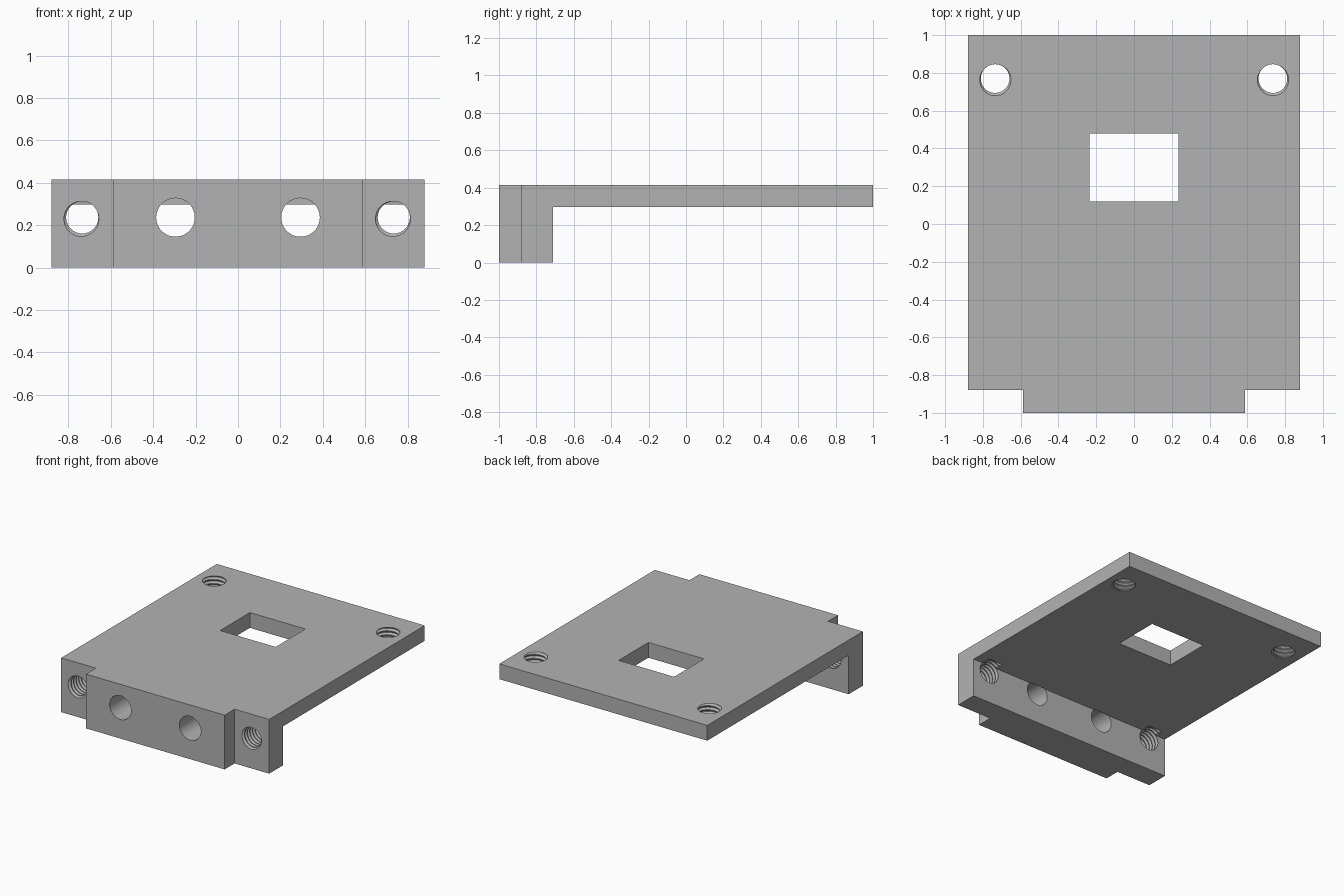
import bpy, bmesh, math
from mathutils import Matrix, Vector

if "Cube" in bpy.data.objects:
    bpy.data.objects.remove(bpy.data.objects["Cube"])

HALF_W, TOP, UNDER = 0.88, 0.415, 0.298
FRONT, STEP, INNER, BACK = -1.0, -0.88, -0.71, 1.0
HOLE_Z = 0.237
FORWARD = Matrix.Rotation(math.radians(-90), 4, 'X')   # turns z axis onto +y


def box(bm, lo, hi):
    lo, hi = Vector(lo), Vector(hi)
    size = Matrix.Diagonal((hi - lo).to_4d())
    size[3][3] = 1
    bmesh.ops.create_cube(bm, size=1, matrix=Matrix.Translation((lo + hi) / 2) @ size)


def cylinder(bm, radius, length, matrix):
    """Plain bore starting at the matrix origin, along its z axis."""
    bmesh.ops.create_cone(bm, cap_ends=True, segments=48, radius1=radius, radius2=radius,
                          depth=length, matrix=matrix @ Matrix.Translation((0, 0, length / 2)))


def thread(bm, matrix, length, minor=0.076, major=0.091, pitch=0.031, segs=40):
    """Closed helical screw volume, along the z axis of the matrix."""
    profile = [(0, minor), (0.2, minor), (0.56, major), (0.66, major)]
    n = len(profile)
    rows = n * math.ceil(length / pitch)
    grid = {}
    for i in range(segs):
        a = math.tau * i / segs
        for k in range(rows + 1 + (n if i == 0 else 0)):
            phase, r = profile[k % n]
            z = (k // n + phase + i / segs) * pitch
            grid[k, i] = bm.verts.new(matrix @ Vector((r * math.cos(a), r * math.sin(a), z)))

    def at(k, i):
        return grid[k, i] if i < segs else grid[k + n, 0]

    faces = [bm.faces.new((at(k, i), at(k, i + 1), at(k + 1, i + 1), at(k + 1, i)))
             for i in range(segs) for k in range(rows)]
    # close both spiral ends with a fan around the axis
    inverse = matrix.inverted()
    total = (rows / n + 1) * pitch
    low = bm.verts.new(matrix @ Vector((0, 0, 0)))
    high = bm.verts.new(matrix @ Vector((0, 0, total)))
    rim = {e for f in faces for e in f.edges if e.is_boundary}
    for e in rim:
        mid = inverse @ ((e.verts[0].co + e.verts[1].co) / 2)
        bm.faces.new((e.verts[0], e.verts[1], low if mid.z < total / 2 else high))


def to_object(bm, name):
    bmesh.ops.recalc_face_normals(bm, faces=bm.faces)
    mesh = bpy.data.meshes.new(name)
    bm.to_mesh(mesh)
    bm.free()
    obj = bpy.data.objects.new(name, mesh)
    bpy.context.collection.objects.link(obj)
    return obj


# L-shaped side profile extruded across the width
bm = bmesh.new()
profile = [(FRONT, 0), (INNER, 0), (INNER, UNDER), (BACK, UNDER), (BACK, TOP), (FRONT, TOP)]
face = bm.faces.new([bm.verts.new((-HALF_W, y, z)) for y, z in profile])
ext = bmesh.ops.extrude_face_region(bm, geom=[face])
bmesh.ops.translate(bm, vec=(2 * HALF_W, 0, 0),
                    verts=[v for v in ext["geom"] if isinstance(v, bmesh.types.BMVert)])
bracket = to_object(bm, "mounting_bracket")

# Everything cut away: window, corner steps, plain bores, threaded holes
bm = bmesh.new()
box(bm, (-0.235, 0.119, 0.1), (0.235, 0.479, 0.6))
for s in (-1, 1):
    xs = sorted((s * 0.587, s * 1.1))
    box(bm, (xs[0], FRONT - 0.2, -0.2), (xs[1], STEP, 0.7))
    cylinder(bm, 0.091, 0.405, Matrix.Translation((s * 0.295, -1.11, HOLE_Z)) @ FORWARD)
    thread(bm, Matrix.Translation((s * 0.735, STEP - 0.06, HOLE_Z)) @ FORWARD, 0.25)
    thread(bm, Matrix.Translation((s * 0.735, 0.77, UNDER - 0.05)), 0.22)
cutter = to_object(bm, "hole_cutter")
cutter.hide_render = True

mod = bracket.modifiers.new("holes", 'BOOLEAN')
mod.operation, mod.solver, mod.object = 'DIFFERENCE', 'EXACT', cutter
mod.use_self = True
bpy.ops.object.select_all(action='DESELECT')
bracket.select_set(True)
bpy.context.view_layer.objects.active = bracket
bpy.ops.object.modifier_apply(modifier=mod.name)
bpy.data.objects.remove(cutter)

# Plain grey finish
grey = bpy.data.materials.new("grey")
grey.use_nodes = True
colour = (0.45, 0.45, 0.45, 1)
grey.diffuse_color = colour
grey.node_tree.nodes["Principled BSDF"].inputs["Base Color"].default_value = colour
bracket.data.materials.clear()
bracket.data.materials.append(grey)
bpy.ops.object.shade_smooth_by_angle(angle=math.radians(25))
